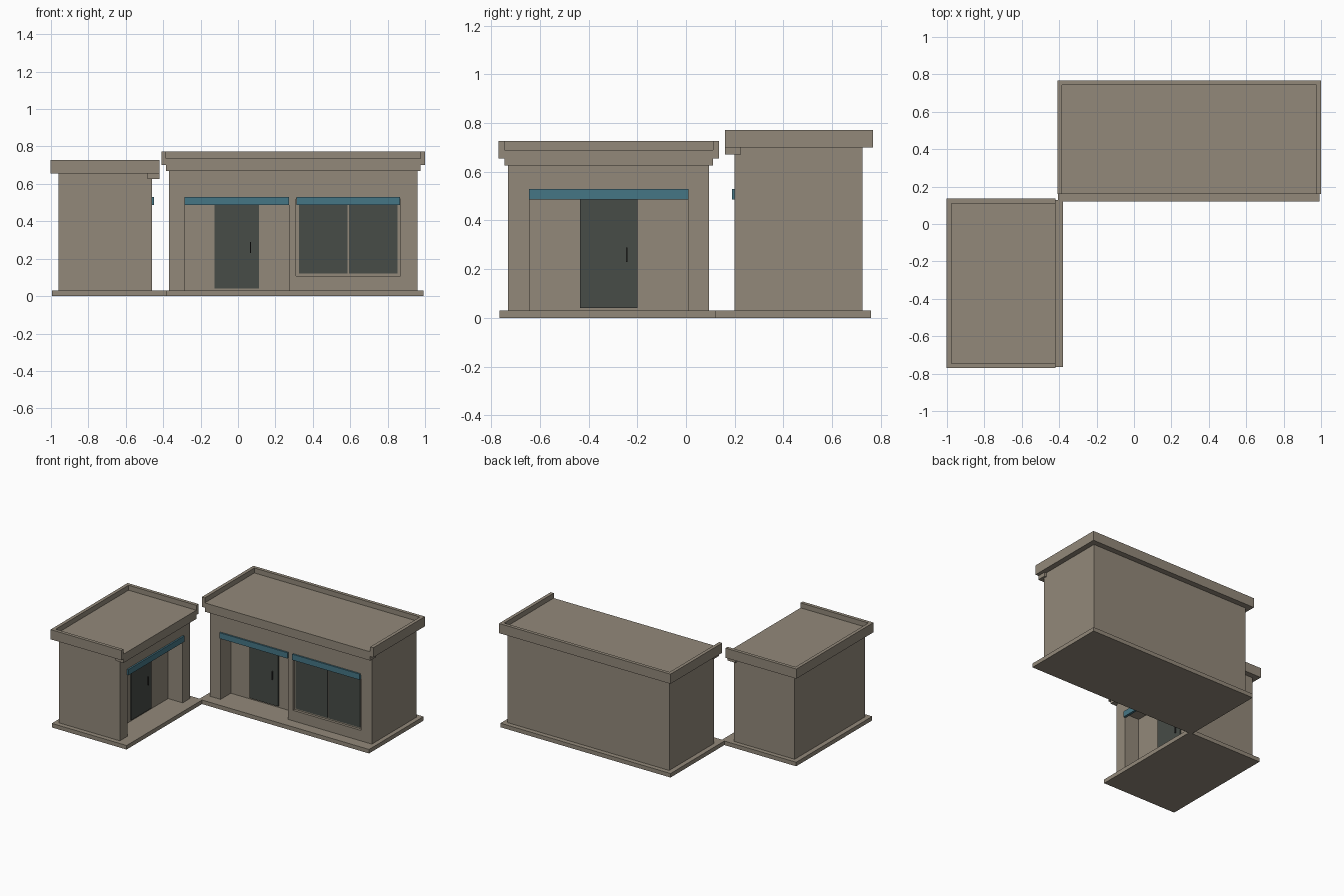
import bpy
import math
from mathutils import Matrix

if "Cube" in bpy.data.objects:
    bpy.data.objects.remove(bpy.data.objects["Cube"])


def material(name, rgb):
    m = bpy.data.materials.new(name)
    m.diffuse_color = (*rgb, 1)
    m.use_nodes = True
    m.node_tree.nodes["Principled BSDF"].inputs["Base Color"].default_value = m.diffuse_color
    return m


STONE = material("taupe_wall", (0.29, 0.25, 0.195))
GLASS = material("dark_glass", (0.063, 0.072, 0.063))
TEAL = material("teal_awning", (0.06, 0.18, 0.235))
METAL = material("dark_handle", (0.03, 0.03, 0.028))


def box(name, u, v, z, mat, frame):
    """Box in shopfront space: u along the front, v going into the building."""
    bpy.ops.mesh.primitive_cube_add(size=1)
    ob = bpy.context.object
    ob.name = name
    size = Matrix.Diagonal((u[1] - u[0], v[1] - v[0], z[1] - z[0], 1))
    centre = Matrix.Translation((sum(u) / 2, sum(v) / 2, sum(z) / 2))
    ob.data.transform(centre @ size)
    ob.matrix_world = frame
    ob.data.materials.append(mat)
    return ob


def cut(target, name, u, v, z, frame):
    cutter = box(name, u, v, z, STONE, frame)
    cutter.hide_render = True
    cutter.hide_viewport = False
    cutter.display_type = 'WIRE'
    mod = target.modifiers.new(name, 'BOOLEAN')
    mod.operation = 'DIFFERENCE'
    mod.solver = 'EXACT'
    mod.object = cutter


def shop(tag, frame, u0, u1, depth, eaves, porch, door, window=None):
    def part(name, u, v, z, mat=STONE):
        return box(f"{tag}_{name}", u, v, z, mat, frame)

    # plinth and wall block
    part("plinth", (u0 - .035, u1 + .033), (-.08, depth + .035), (0, .03))
    walls = part("walls", (u0, u1), (0, depth), (.03, eaves + .01))

    # recessed porch with door and handle
    back = .12
    cut(walls, f"{tag}_porch_cutter", porch, (-.1, back), (-.05, .515), frame)
    part("door", door, (back - .008, back + .01), (.04, .505), GLASS)
    h = door[1] - .045
    part("door_handle", (h - .003, h + .003), (back - .018, back - .006), (.23, .29), METAL)
    part("porch_awning", (porch[0] - .002, porch[1] + .002), (-.012, .005), (.487, .53), TEAL)

    # display window
    if window:
        w0, w1 = window
        cut(walls, f"{tag}_window_cutter", window, (-.1, .025), (.108, .52), frame)
        part("window_frame", (w0 + .001, w1 - .001), (.018, .03), (.109, .519))
        mid = (w0 + w1) / 2
        for i, pane in enumerate(((w0 + .016, mid - .004), (mid + .004, w1 - .016))):
            part(f"window_pane_{i + 1}", pane, (.012, .024), (.12, .51), GLASS)
        part("window_awning", (w0 + .004, w1 - .004), (-.012, .02), (.487, .53), TEAL)

    # roof deck, front trim and parapet open at the front
    r0, r1, f, b, t = u0 - .04, u1 + .04, -.04, depth + .042, .025
    part("roof_deck", (r0 + t, r1 - t), (.025, b - t), (eaves, eaves + .035))
    part("front_trim", (r0 + t, r1 - t), (f, .025), (eaves - .03, eaves + .035))
    top = (eaves, eaves + .072)
    part("parapet_left", (r0, r0 + t), (f, b), top)
    part("parapet_right", (r1 - t, r1), (f, b), top)
    part("parapet_back", (r0 + t, r1 - t), (b - t, b), top)


# long shop faces -y, short shop is turned to face +x
shop("long_shop", Matrix.Translation((0, .2, 0)), -.37, .96, .525, .70,
     (-.283, .272), (-.125, .112), (.31, .87))
shop("short_shop", Matrix.Translation((-.46, 0, 0)) @ Matrix.Rotation(math.pi / 2, 4, 'Z'),
     -.73, .095, .5, .655, (-.642, .008), (-.435, -.198))
